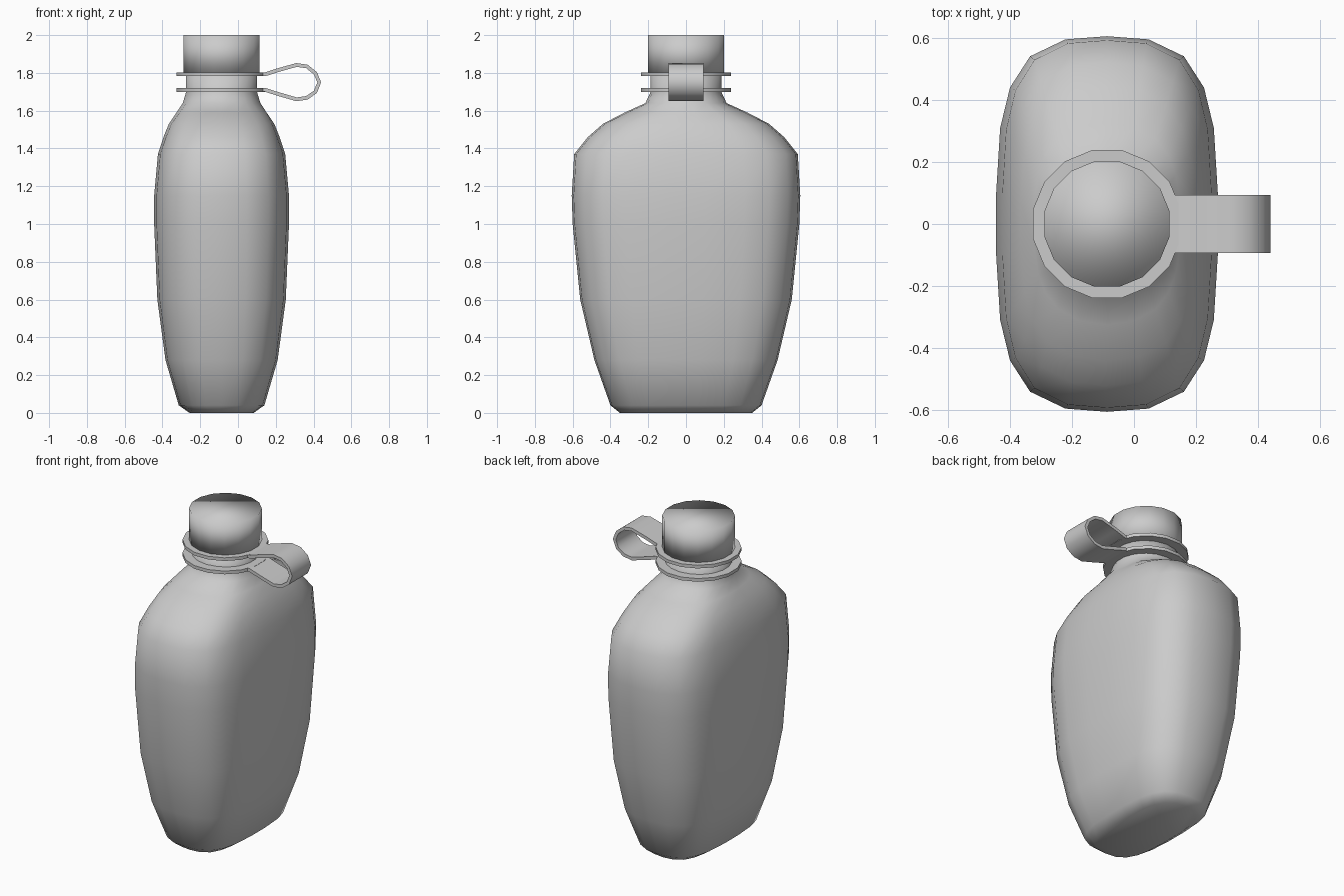
import bpy, bmesh, math

if "Cube" in bpy.data.objects:
    bpy.data.objects.remove(bpy.data.objects["Cube"])

CX = -0.087  # bottle axis


def make_object(name, bm, angle=None):
    bmesh.ops.recalc_face_normals(bm, faces=bm.faces)
    me = bpy.data.meshes.new(name)
    bm.to_mesh(me)
    bm.free()
    ob = bpy.data.objects.new(name, me)
    bpy.context.collection.objects.link(ob)
    bpy.ops.object.select_all(action='DESELECT')
    ob.select_set(True)
    bpy.context.view_layer.objects.active = ob
    if angle is None:
        bpy.ops.object.shade_smooth()
    else:
        bpy.ops.object.shade_smooth_by_angle(angle=math.radians(angle))
    return ob


def loft(loops, closed=False):
    """Bridge successive vertex loops; cap the ends or join last to first."""
    bm = bmesh.new()
    rings = [[bm.verts.new(p) for p in loop] for loop in loops]
    pairs = list(zip(rings, rings[1:])) + ([(rings[-1], rings[0])] if closed else [])
    n = len(rings[0])
    for a, b in pairs:
        for i in range(n):
            j = (i + 1) % n
            bm.faces.new((a[i], a[j], b[j], b[i]))
    if not closed:
        bm.faces.new(rings[0][::-1])
        bm.faces.new(rings[-1])
    return bm


def circle(r, z, n=16):
    return [(CX + r * math.cos((i + .5) * math.tau / n),
             r * math.sin((i + .5) * math.tau / n), z) for i in range(n)]


# Body: rounded-oblong section blending into a round neck
quarter = [(1, .165), (.964, .512), (.875, .727), (.694, .893), (.375, .983)]
half = quarter + [(0, 1)] + [(-x, y) for x, y in reversed(quarter)]
section = half + [(-x, -y) for x, y in half]


def body_loop(z, hx, hy, t):
    loop = []
    for x, y in section:
        d = math.hypot(x, y)
        loop.append((CX + hx * (x * (1 - t) + x / d * t),
                     hy * (y * (1 - t) + y / d * t), z))
    return loop


levels = [  # z, half width x, half width y, roundness
    (0, .17, .35, .1), (.04, .227, .40, .1), (.28, .297, .485, 0),
    (.60, .34, .56, 0), (1.0, .357, .6, 0), (1.15, .357, .605, 0),
    (1.37, .337, .592, 0), (1.46, .308, .52, .1), (1.53, .28, .44, .2),
    (1.59, .24, .325, .5), (1.64, .208, .215, .9), (1.70, .19, .187, 1),
    (1.80, .19, .187, 1)]
make_object("bottle_body", loft([body_loop(*l) for l in levels]))

# Cap
make_object("cap", loft([circle(.206, 1.80), circle(.206, 2.0)]))

# Retaining rings
for name, z in (("lower_ring", 1.70), ("upper_ring", 1.783)):
    make_object(name, loft([circle(.18, z), circle(.243, z),
                            circle(.243, z + .02), circle(.18, z + .02)], True), 30)

# Strap loop: offset a centre line to both sides and extrude across y
path = [(.11, 1.793), (.145, 1.793), (.21, 1.814), (.31, 1.842), (.365, 1.834),
        (.41, 1.798), (.43, 1.75), (.41, 1.70), (.365, 1.668), (.31, 1.66),
        (.21, 1.689), (.145, 1.71), (.11, 1.71)]
loops = []
for i, (x, z) in enumerate(path):
    a, b = path[max(i - 1, 0)], path[min(i + 1, len(path) - 1)]
    dx, dz = b[0] - a[0], b[1] - a[1]
    d = math.hypot(dx, dz)
    nx, nz = -dz / d * .01, dx / d * .01
    loops.append([(x + s * nx, y, z + s * nz)
                  for s, y in ((1, -.093), (1, .093), (-1, .093), (-1, -.093))])
make_object("strap_loop", loft(loops), 50)
